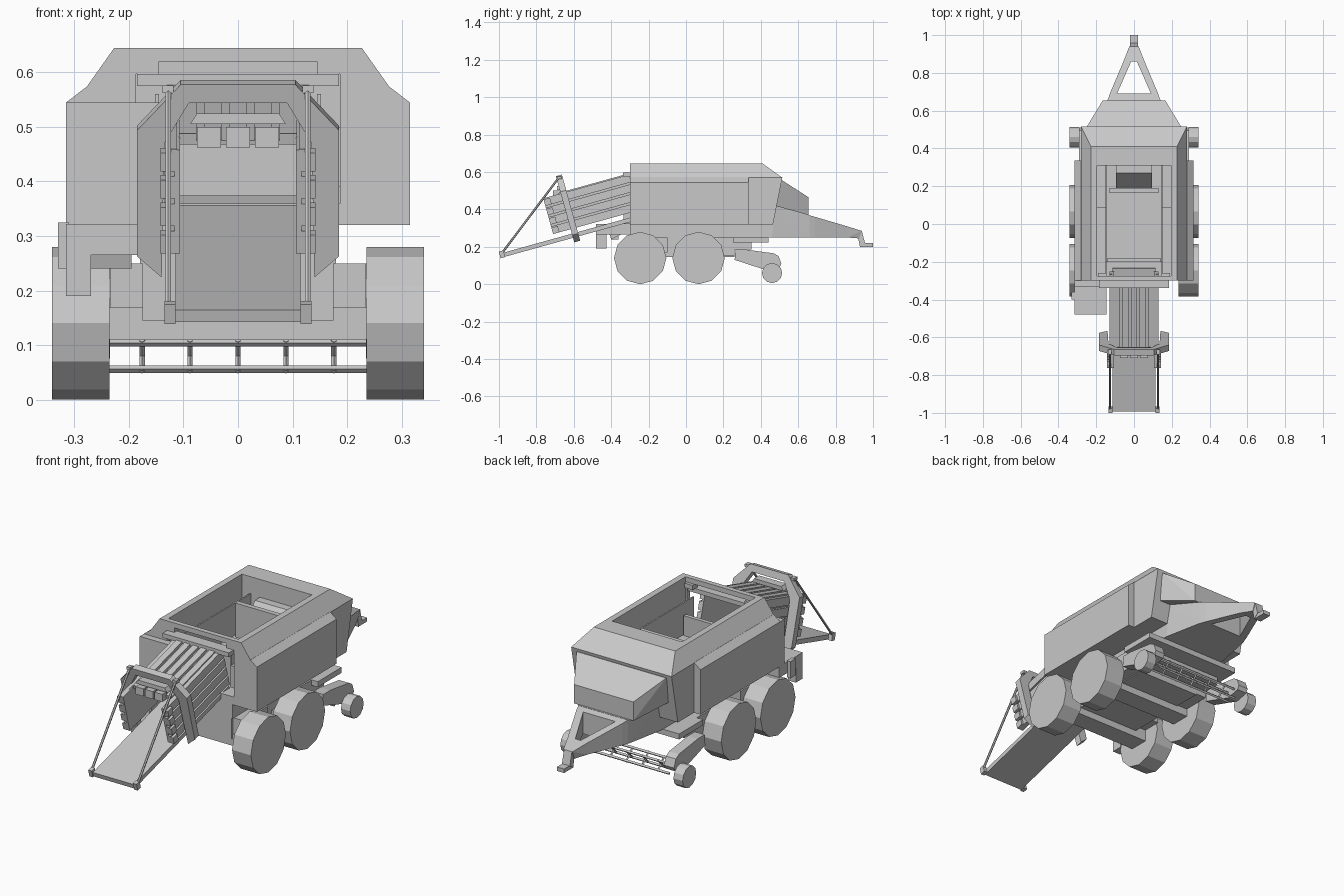
import bpy, bmesh, math
from mathutils import Vector, Matrix

cube = bpy.data.objects.get("Cube")
if cube:
    bpy.data.objects.remove(cube, do_unlink=True)

grey = bpy.data.materials.new("plain grey")
grey.use_nodes = True
GREY = (0.58, 0.58, 0.58, 1)
grey.diffuse_color = GREY
grey.node_tree.nodes["Principled BSDF"].inputs["Base Color"].default_value = GREY

# Sloped frame shared by the bale chamber and ramp
TILT = Matrix.Translation((0, -0.3, 0.379)) @ Matrix.Rotation(math.radians(15.5), 4, 'X')


def finish(name, bm, matrix=None):
    bmesh.ops.recalc_face_normals(bm, faces=bm.faces)
    if matrix:
        bm.transform(matrix)
    mesh = bpy.data.meshes.new(name)
    bm.to_mesh(mesh)
    bm.free()
    mesh.materials.append(grey)
    ob = bpy.data.objects.new(name, mesh)
    bpy.context.collection.objects.link(ob)
    return ob


def hull(name, pts, mirror=False, matrix=None):
    """Convex solid around points, optionally with their mirror images in x."""
    bm = bmesh.new()
    pts = list(pts) + ([(-x, y, z) for x, y, z in pts] if mirror else [])
    for p in pts:
        bm.verts.new(p)
    bmesh.ops.convex_hull(bm, input=bm.verts)
    loose = [v for v in bm.verts if not v.link_faces]
    bmesh.ops.delete(bm, geom=loose, context='VERTS')
    bmesh.ops.dissolve_limit(bm, angle_limit=0.01, verts=bm.verts, edges=bm.edges)
    return finish(name, bm, matrix)


def box(name, x, y, z, matrix=None):
    return hull(name, [(a, b, c) for a in x for b in y for c in z], matrix=matrix)


def prism(name, x, profile):
    """Side profile (y, z) extruded between two x values."""
    return hull(name, [(a, y, z) for a in x for y, z in profile])


def bar(name, p, q, r, sides=4):
    p, q = Vector(p), Vector(q)
    bm = bmesh.new()
    bmesh.ops.create_cone(bm, cap_ends=True, segments=sides, radius1=r, radius2=r,
                          depth=(q - p).length)
    turn = (q - p).to_track_quat('Z', 'Y').to_matrix().to_4x4()
    return finish(name, bm, Matrix.Translation((p + q) / 2) @ turn)


def cut(ob, *cutters):
    for c in cutters:
        mod = ob.modifiers.new("opening", 'BOOLEAN')
        mod.object, mod.operation, mod.solver = c, 'DIFFERENCE', 'EXACT'
        bpy.context.view_layer.objects.active = ob
        bpy.ops.object.modifier_apply(modifier=mod.name)
        bpy.data.objects.remove(c, do_unlink=True)


def hoop(name, outer, inner, y, matrix):
    """Open-bottomed arch from matching half outlines (x, z)."""
    o = outer + [(-x, z) for x, z in reversed(outer)]
    i = inner + [(-x, z) for x, z in reversed(inner)]
    bm = bmesh.new()
    rows = [[bm.verts.new((x, yy, z)) for x, z in ring] for yy in y for ring in (o, i)]
    of, inf, ob_, inb = rows
    for a, b in ((of, inf), (inf, inb), (inb, ob_), (ob_, of)):
        for k in range(len(o) - 1):
            bm.faces.new((a[k], a[k + 1], b[k + 1], b[k]))
    for k in (0, -1):
        bm.faces.new((of[k], inf[k], inb[k], ob_[k]))
    return finish(name, bm, matrix)


# Main body shell, open on top and at the bale outlet
body = hull("body_shell", [(.28, -.3, .32), (.28, -.3, .57), (.227, -.3, .645),
                           (.227, .41, .645), (.28, .515, .57), (.28, .465, .32)], True)
cut(body, box("top_cutter", (-.195, .195), (-.275, .31), (.4, .7)),
    box("outlet_cutter", (-.187, .187), (-.35, -.2), (.36, .62)))
box("rear_panel", (-.315, -.135), (-.333, -.295), (.322, .545))

# Hood in front of the body
hull("front_hood", [(.245, .49, .55), (.245, .475, .42), (.25, .515, .555),
                    (.165, .655, .465), (.165, .655, .37)], True)

# Chassis, axles and floor
box("lower_body", (-.18, .18), (-.3, .33), (.25, .325))
box("belly", (-.175, .175), (-.3, .26), (.145, .26))
for y in (-.245, .067):
    box("axle_beam", (-.24, .24), (y - .05, y + .05), (.11, .17))
box("rear_cross_member", (-.235, .235), (-.29, -.1), (.17, .25))
box("front_cross_member", (-.235, .235), (.1, .26), (.15, .25))
box("pickup_upper_mount", (-.27, .27), (.25, .44), (.222, .25))
box("pickup_lower_mount", (-.235, .235), (.25, .35), (.185, .225))

# Tapered drawbar with an open triangle
hull("drawbar_base", [(.18, .27, .25), (.18, .27, .32), (.18, .475, .42), (.18, .46, .25),
                      (.14, .66, .37), (.14, .66, .25)], True)
hull("drawbar_web", [(.14, .655, .25), (.14, .655, .37), (.128, .69, .36), (.128, .69, .25)], True)
hull("drawbar_nose", [(.056, .86, .25), (.056, .86, .31), (.025, .94, .285),
                      (.025, .925, .245)], True)
hull("hitch_neck", [(.022, .94, .285), (.022, .92, .25), (.022, .93, .2), (.022, .957, .22)], True)
box("hitch_tongue", (-.02, .02), (.93, 1), (.2, .22))

for s in (-1, 1):
    hull("drawbar_arm", [(s * x, y, z) for x, y, t in ((.128, .69, .36), (.09, .69, .36),
                         (.056, .86, .31), (.015, .86, .31)) for z in (.25, t)])
    # Side panels
    hull("side_panel", [(s * x, y, z) for y in (-.3, .335) for x, z in
                        ((.27, .32), (.315, .32), (.315, .545), (.28, .572), (.27, .57))])
    # Main wheels and gauge wheels
    for y in (-.245, .067):
        bar("main_wheel", (s * .236, y, .14), (s * .341, y, .14), .14, 12)
    bar("gauge_wheel", (s * .29, .46, .06), (s * .341, .46, .06), .054, 12)
    # Pickup arms
    prism("pickup_arm", (s * .235, s * .29), [(.265, .185), (.26, .13), (.43, .075), (.5, .09),
                                              (.51, .11), (.495, .15), (.47, .165), (.32, .185)])
    # Inner side ledges and chamber walls
    box("inner_ledge", (s * .15, s * .195), (-.275, .09), (.39, .5))
    box("inner_wall", (s * .145, s * .152), (-.27, .31), (.39, .56))
    box("outlet_top_bracket", (s * .145, s * .19), (-.3, -.26), (.597, .62))
    # Chamber side walls, slats and ramp rods
    box("chamber_side_wall", (s * .106, s * .116), (-.425, .05), (.003, .2), TILT)
    for k in range(4):
        z = .003 + k * .052
        box("side_slat", (s * .112, s * .13), (-.425, .05), (z, z + .042), TILT)
        box("slat_end", (s * .115, s * .142), (-.425, -.39), (z, z + .035), TILT)
    bar("ramp_rod", (s * .128, -.68, .57), (s * .128, -.985, .165), .006, 6)
    box("rod_top_bracket", (s * .118, s * .138), (-.69, -.665), (.562, .576))
    box("ramp_corner_bracket", (s * .115, s * .135), (-.73, -.705), (-.047, -.01), TILT)

# Bale chamber roof with slats, and discharge ramp
box("chamber_roof", (-.108, .108), (-.34, .05), (.186, .194), TILT)
for k in range(-2, 3):
    box("top_slat", (k * .046 - .016, k * .046 + .016), (-.34, .05), (.19, .207), TILT)
box("discharge_ramp", (-.115, .115), (-.725, .06), (-.045, -.022), TILT)
box("chamber_back_wall", (-.14, .14), (-.2, -.18), (.33, .5))
hoop("tension_hoop", [(.185, -.03), (.185, .21), (.105, .297)],
     [(.14, -.07), (.135, .185), (.09, .262)], (-.328, -.295), TILT)
box("outlet_collar", (-.185, .185), (-.338, -.28), (.575, .597))
for k in (-1, 0, 1):
    box("hydraulic_block", (k * .053 - .022, k * .053 + .022), (-.71, -.675), (.462, .5))
hull("upper_crossbar", [(.088, -.69, .505), (.088, -.65, .505), (.075, -.69, .525),
                        (.075, -.65, .525)], True)

# Parts inside the body
box("inner_bulkhead", (-.13, .13), (.165, .19), (.39, .572))
prism("plunger_head", (-.095, .095), [(.19, .39), (.19, .46), (.27, .555), (.31, .555), (.31, .39)])

# Service step on one side
box("service_step", (-.315, -.145), (-.48, -.29), (.265, .322))
prism("step_leg", (-.315, -.27), [(-.48, .27), (-.48, .19), (-.425, .19), (-.425, .27)])
prism("step_brace", (-.27, -.195), [(-.41, .27), (-.4, .24), (-.3, .29), (-.3, .32)])
box("step_light", (-.33, -.31), (-.4, -.36), (.24, .325))

# Pickup reel with crossed tines
hub = Vector((0, .45, .08))
side = Vector((.24, 0, 0))
for k in range(4):
    a = math.pi * (k / 2 + .25)
    spoke = Vector((0, math.cos(a), math.sin(a))) * .034
    bar("reel_rod", hub + spoke - side, hub + spoke + side, .007)
    for j in range(-2, 3):
        foot = hub + Vector((j * .088, 0, 0))
        bar("reel_tine", foot, foot + spoke * 1.2, .005)
